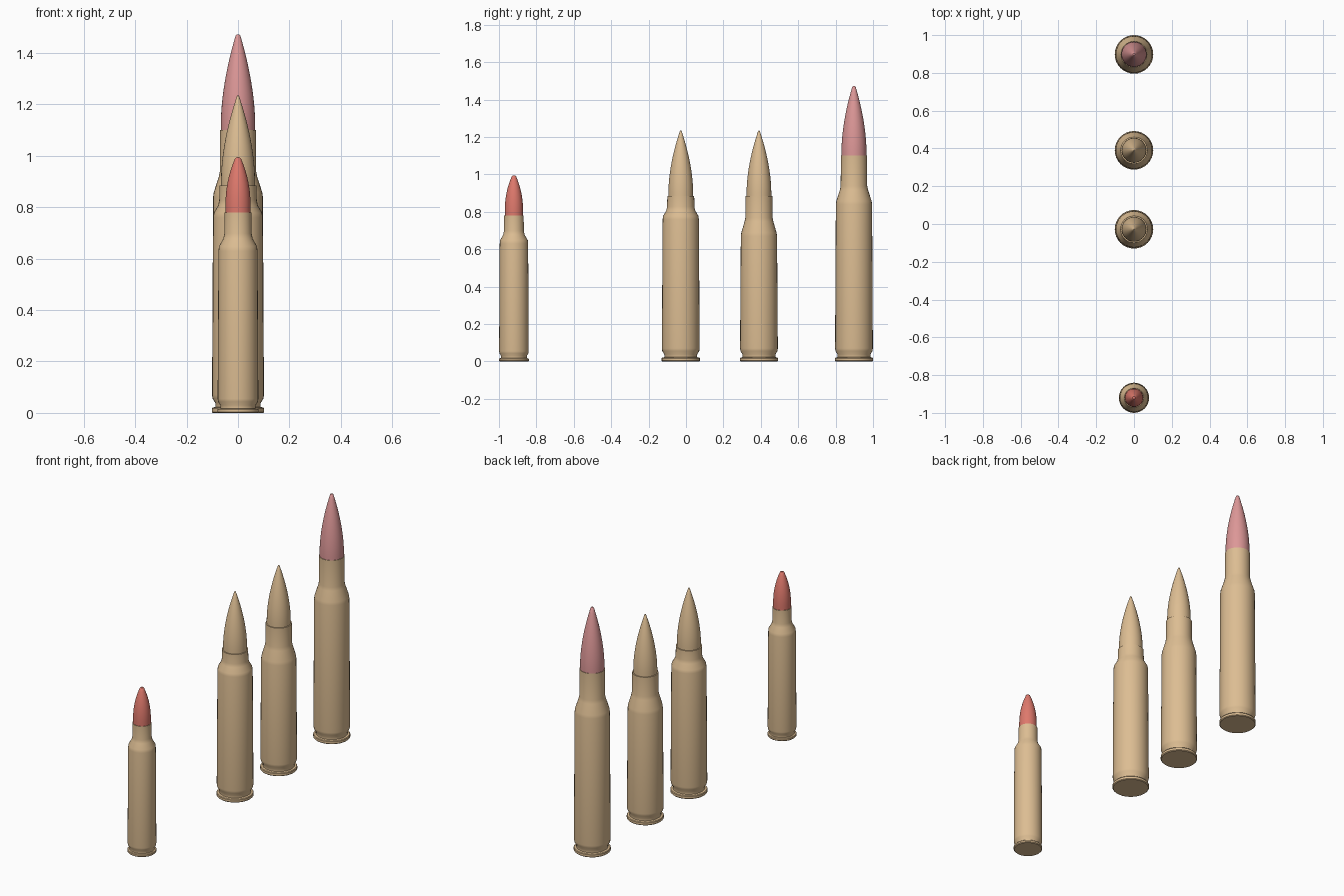
import bpy
import bmesh
import math

SEGMENTS = 32


def material(name, rgb):
    mat = bpy.data.materials.new(name)
    mat.use_nodes = True
    colour = (*rgb, 1.0)
    mat.diffuse_color = colour
    mat.node_tree.nodes["Principled BSDF"].inputs["Base Color"].default_value = colour
    return mat


def lathe(name, profile, y, mat):
    """Spin a closed (radius, height) profile around a vertical axis at y."""
    bm = bmesh.new()
    verts = [bm.verts.new((r, 0, z)) for r, z in profile]
    edges = [bm.edges.new(pair) for pair in zip(verts, verts[1:])]
    bmesh.ops.spin(bm, geom=verts + edges, cent=(0, 0, 0), axis=(0, 0, 1),
                   angle=math.tau, steps=SEGMENTS, use_duplicate=False)
    bmesh.ops.remove_doubles(bm, verts=bm.verts, dist=0.0001)
    bmesh.ops.recalc_face_normals(bm, faces=bm.faces)
    mesh = bpy.data.meshes.new(name)
    bm.to_mesh(mesh)
    bm.free()
    mesh.materials.append(mat)
    obj = bpy.data.objects.new(name, mesh)
    obj.location.y = y
    bpy.context.collection.objects.link(obj)
    bpy.ops.object.select_all(action="DESELECT")
    obj.select_set(True)
    bpy.context.view_layer.objects.active = obj
    bpy.ops.object.shade_smooth_by_angle(angle=math.radians(32))


def case_profile(radius, shoulder, neck_start, neck_r, mouth, bullet_r):
    """Rim, extractor groove, tapered body, shoulder and neck."""
    s = radius / 0.102
    return [(0, 0), (radius - 0.004, 0), (radius, 0.004),
            (radius, 0.017 * s), (radius - 0.003, 0.021 * s),
            (0.088 * s, 0.023 * s), (0.088 * s, 0.038 * s),
            (0.099 * s, 0.056 * s), (radius * 0.99, 0.07 * s),
            (radius * 0.95, shoulder - 0.01), (radius * 0.925, shoulder + 0.008),
            (neck_r + 0.004, neck_start - 0.012), (neck_r, neck_start + 0.008),
            (neck_r * 0.985, mouth), (bullet_r - 0.004, mouth),
            (bullet_r - 0.004, mouth - 0.02), (0, mouth - 0.02)]


def bullet_profile(radius, mouth, tip, power, tip_r):
    """Short shank followed by a curved nose."""
    start = mouth + 0.02
    steps = 12
    points = [(0, mouth - 0.015), (radius, mouth - 0.015)]
    for i in range(steps + 1):
        t = i / steps
        r = tip_r + (radius - tip_r) * (1 - t ** power)
        points.append((r, start + (tip - tip_r * 0.5 - start) * t))
    if tip_r > 0:
        points += [(tip_r * 0.65, tip - tip_r * 0.12), (0, tip)]
    return points


cube = bpy.data.objects.get("Cube")
if cube:
    bpy.data.objects.remove(cube, do_unlink=True)

brass = material("brass", (0.72, 0.51, 0.29))
red = material("red", (0.73, 0.19, 0.15))
pink = material("pink", (0.72, 0.31, 0.31))

# name, y, radius, shoulder, neck start, neck radius, mouth, bullet radius, tip, power, tip radius, colour
ROUNDS = [
    ("small", -0.92, 0.08, 0.64, 0.69, 0.053, 0.78, 0.049, 0.995, 2.2, 0.012, red),
    ("broad", -0.028, 0.102, 0.77, 0.82, 0.073, 0.885, 0.066, 1.235, 1.8, 0.004, brass),
    ("long_neck", 0.39, 0.102, 0.68, 0.76, 0.073, 0.885, 0.066, 1.235, 1.8, 0.004, brass),
    ("tall", 0.898, 0.102, 0.85, 0.93, 0.071, 1.10, 0.067, 1.473, 1.8, 0.009, pink),
]

for name, y, radius, shoulder, neck, neck_r, mouth, bullet_r, tip, power, tip_r, mat in ROUNDS:
    lathe(name + "_case", case_profile(radius, shoulder, neck, neck_r, mouth, bullet_r), y, brass)
    lathe(name + "_bullet", bullet_profile(bullet_r, mouth, tip, power, tip_r), y, mat)
